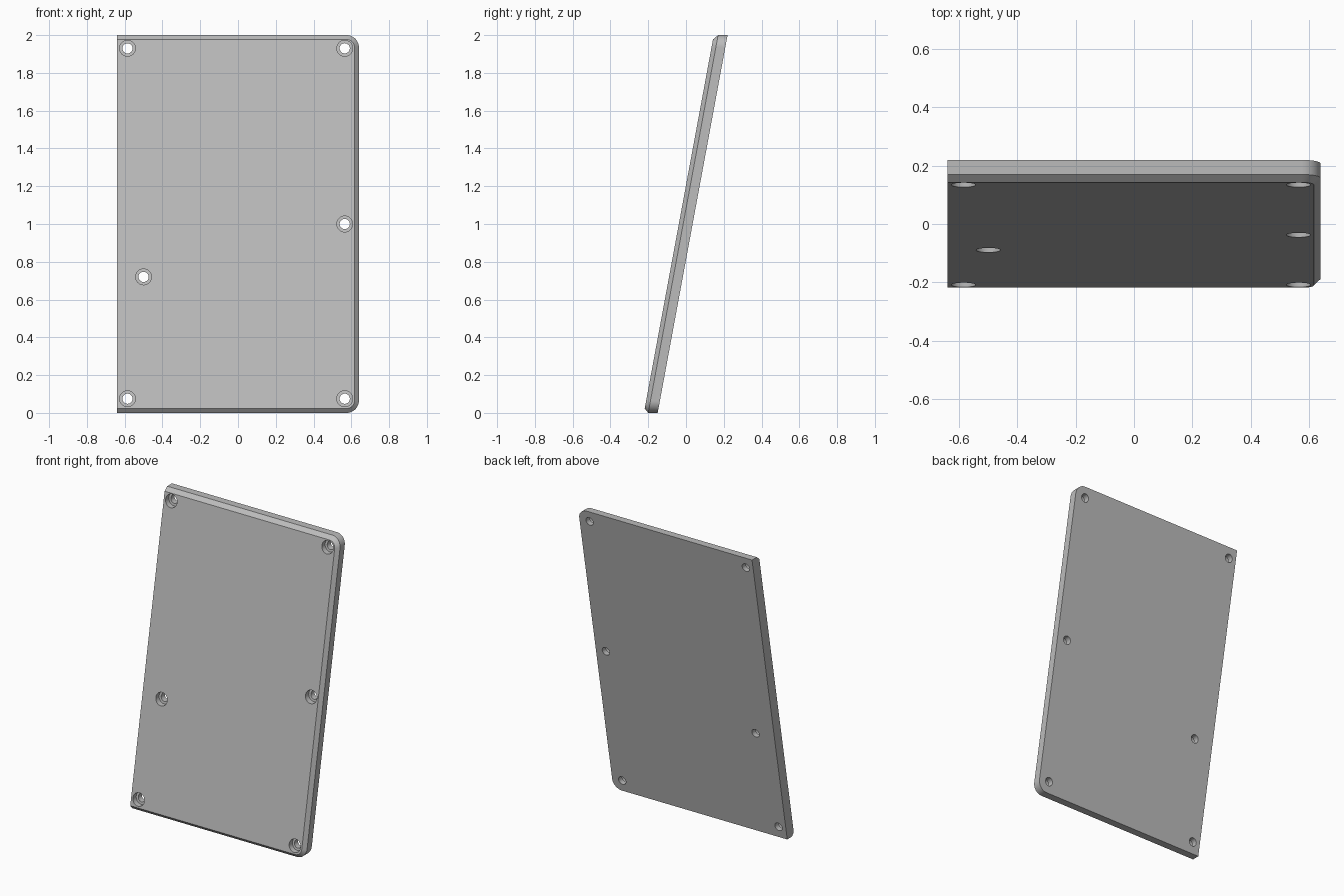
import bpy, bmesh
from math import sin, cos, pi

if "Cube" in bpy.data.objects:
    bpy.data.objects.remove(bpy.data.objects["Cube"])

HALF_W, HEIGHT, LEAN = 0.64, 2.0, 0.185
BACK, FRONT, CHAMFER, RADIUS = -0.15, -0.223, 0.023, 0.065

grey = bpy.data.materials.new("light grey")
grey.use_nodes = True
grey.diffuse_color = (0.5, 0.5, 0.5, 1)
grey.node_tree.nodes["Principled BSDF"].inputs["Base Color"].default_value = (0.5, 0.5, 0.5, 1)


def outline(inset):
    """Plate outline: square corners on the right, rounded on the left."""
    r = RADIUS - inset
    cx, top = HALF_W - RADIUS, HEIGHT - RADIUS
    pts = [(-HALF_W, HEIGHT - inset), (-HALF_W, inset)]
    for cz, start in ((RADIUS, -pi / 2), (top, 0)):
        for i in range(13):
            a = start + i * pi / 24
            pts.append((cx + r * cos(a), cz + r * sin(a)))
    return pts


def circle(x, z, r, n=32):
    return [(x + r * cos(2 * pi * i / n), z + r * sin(2 * pi * i / n)) for i in range(n)]


def loft(bm, sections):
    """Skin (outline, depth) sections from back to front, leaning with height."""
    rings = [[bm.verts.new((x, y + LEAN * z, z)) for x, z in pts] for pts, y in sections]
    for a, b in zip(rings, rings[1:]):
        for i in range(len(a)):
            j = (i + 1) % len(a)
            bm.faces.new((a[i], a[j], b[j], b[i]))
    bm.faces.new(rings[0])
    bm.faces.new(rings[-1][::-1])


def finish(name, bm):
    bmesh.ops.recalc_face_normals(bm, faces=bm.faces)
    mesh = bpy.data.meshes.new(name)
    bm.to_mesh(mesh)
    bm.free()
    mesh.materials.append(grey)
    obj = bpy.data.objects.new(name, mesh)
    bpy.context.collection.objects.link(obj)
    return obj


# Leaning plate with a chamfered front edge
bm = bmesh.new()
loft(bm, [(outline(0), BACK), (outline(0), FRONT + CHAMFER), (outline(CHAMFER), FRONT)])
plate = finish("cover_plate", bm)

# Counterbored screw holes
bm = bmesh.new()
for x, z in ((-0.585, 1.93), (0.565, 1.93), (0.565, 1.0),
             (-0.5, 0.72), (-0.585, 0.075), (0.565, 0.075)):
    small, large = circle(x, z, 0.027), circle(x, z, 0.042)
    floor = FRONT + 0.035
    loft(bm, [(small, BACK + 0.05), (small, floor), (large, floor), (large, FRONT - 0.05)])
cutter = finish("screw_hole_cutter", bm)
cutter.hide_render = True

cut = plate.modifiers.new("screw_holes", 'BOOLEAN')
cut.operation, cut.solver, cut.object = 'DIFFERENCE', 'EXACT', cutter
bpy.ops.object.select_all(action='DESELECT')
plate.select_set(True)
bpy.context.view_layer.objects.active = plate
bpy.ops.object.modifier_apply(modifier=cut.name)
bpy.data.objects.remove(cutter)
bpy.ops.object.shade_smooth_by_angle(angle=pi / 6)
